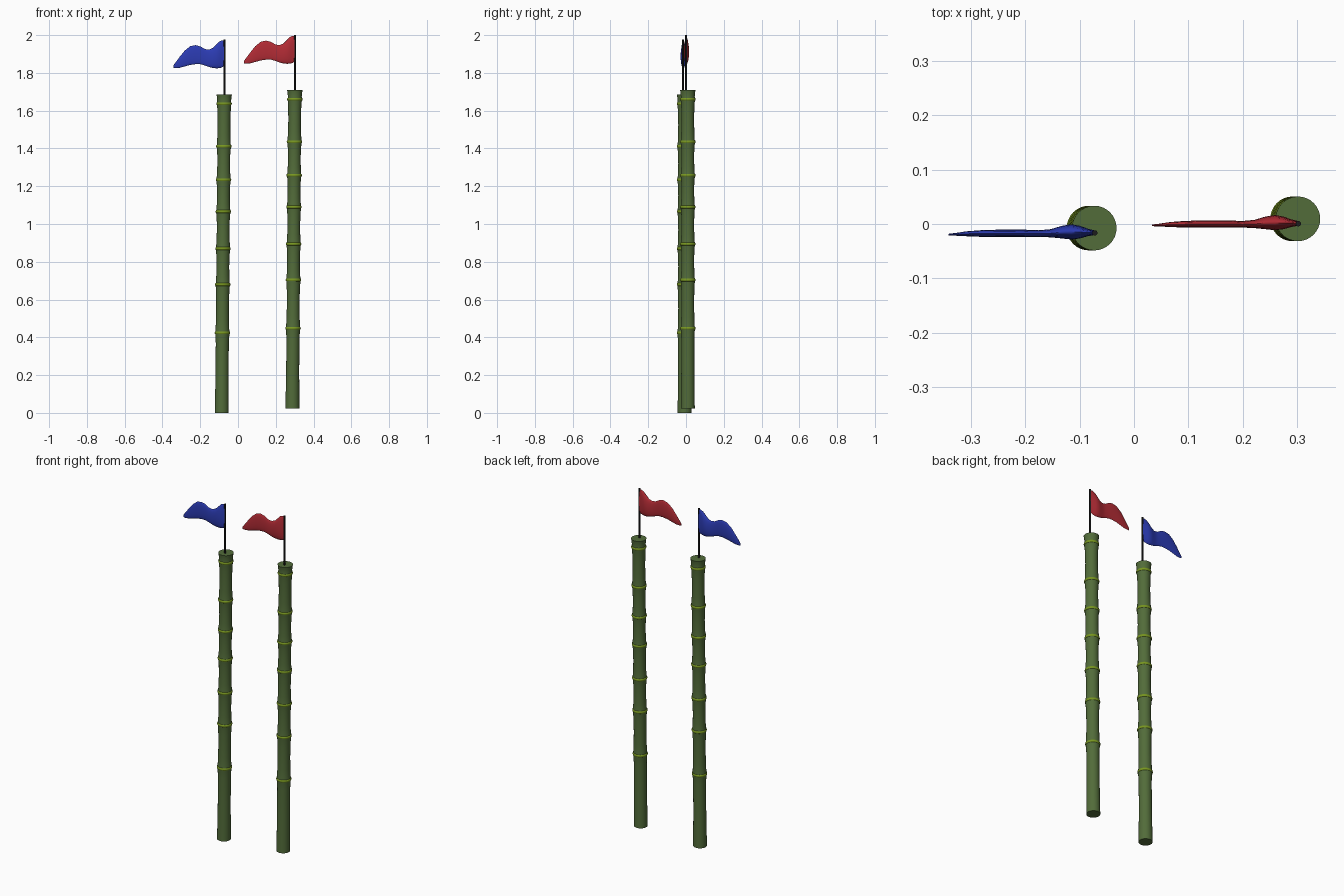
import bpy, bmesh, math

if "Cube" in bpy.data.objects:
    bpy.data.objects.remove(bpy.data.objects["Cube"])

SEG = 32


def material(name, rgb):
    m = bpy.data.materials.new(name)
    m.diffuse_color = (*rgb, 1)
    m.use_nodes = True
    m.node_tree.nodes["Principled BSDF"].inputs["Base Color"].default_value = m.diffuse_color
    return m


GREEN = material("bamboo_green", (0.085, 0.15, 0.042))
LIME = material("node_lime", (0.19, 0.31, 0.015))
BLACK = material("rod_black", (0.012, 0.012, 0.012))
RED = material("flag_red", (0.45, 0.025, 0.036))
BLUE = material("flag_blue", (0.025, 0.045, 0.46))


def loft(name, rings, mat, loc, angle):
    """Skin a list of equal-length point loops and cap both ends."""
    bm = bmesh.new()
    loops = [[bm.verts.new(p) for p in ring] for ring in rings]
    n = len(loops[0])
    for a, b in zip(loops, loops[1:]):
        for i in range(n):
            j = (i + 1) % n
            bm.faces.new((a[i], a[j], b[j], b[i]))
    bm.faces.new(loops[0][::-1])
    bm.faces.new(loops[-1])
    bmesh.ops.recalc_face_normals(bm, faces=bm.faces)
    me = bpy.data.meshes.new(name)
    bm.to_mesh(me)
    bm.free()
    ob = bpy.data.objects.new(name, me)
    bpy.context.collection.objects.link(ob)
    me.materials.append(mat)
    ob.location = loc
    bpy.ops.object.select_all(action='DESELECT')
    ob.select_set(True)
    bpy.context.view_layer.objects.active = ob
    bpy.ops.object.shade_smooth_by_angle(angle=math.radians(angle))
    return ob


def circle(x, y, z, r, n=SEG):
    return [(x + r * math.cos(2 * math.pi * i / n),
             y + r * math.sin(2 * math.pi * i / n), z) for i in range(n)]


HEIGHT = 1.686
NODES = [0.424, 0.68, 0.87, 1.066, 1.234, 1.411, 1.637]


def lean(z):
    return -0.013 * (1 - z / HEIGHT)


def culm_profile():
    # waisted between the nodes, flared at the rim
    pts = [(0, 0.037), (0.2, 0.0345), (0.37, 0.0345)]
    for i, z in enumerate(NODES):
        pts += [(z - 0.012, 0.037), (z, 0.0385), (z + 0.012, 0.0365)]
        if i < len(NODES) - 1:
            gap = NODES[i + 1] - z
            pts += [(z + gap * t, r) for t, r in
                    ((0.25, 0.0345), (0.5, 0.0335), (0.78, 0.0345))]
    return pts + [(HEIGHT - 0.012, 0.039), (HEIGHT, 0.041)]


# flag stations: x, top z, bottom z, y low, y high
FLAG = [
    (0.004, 1.970, 1.838, -0.012, -0.005),
    (-0.012, 1.972, 1.829, -0.015, -0.001),
    (-0.026, 1.966, 1.825, -0.019, 0.004),
    (-0.042, 1.950, 1.824, -0.021, 0.007),
    (-0.060, 1.932, 1.826, -0.019, 0.004),
    (-0.080, 1.923, 1.831, -0.017, -0.002),
    (-0.102, 1.926, 1.839, -0.016, -0.004),
    (-0.126, 1.940, 1.846, -0.016, -0.003),
    (-0.152, 1.947, 1.846, -0.016, -0.003),
    (-0.180, 1.941, 1.842, -0.016, -0.003),
    (-0.210, 1.917, 1.834, -0.016, -0.004),
    (-0.235, 1.886, 1.827, -0.015, -0.006),
    (-0.255, 1.859, 1.826, -0.014, -0.009),
    (-0.268, 1.841, 1.827, -0.0135, -0.0105),
]


def flag_ring(x, top, bot, lo, hi, n=20):
    # lens-like cross-section
    cy, ry = (lo + hi) / 2, (hi - lo) / 2
    cz, rz = (top + bot) / 2, (top - bot) / 2
    return [(x, cy + ry * math.cos(2 * math.pi * i / n),
             cz + rz * math.sin(2 * math.pi * i / n)) for i in range(n)]


def bamboo_with_flag(side, loc, flag_mat):
    # bamboo culm
    loft(side + "_bamboo_culm",
         [circle(lean(z), 0, z, r) for z, r in culm_profile()], GREEN, loc, 40)
    # raised node bands
    for k, z in enumerate(NODES):
        band = [(-0.008, 0.036), (-0.006, 0.0395), (0, 0.041),
                (0.006, 0.0395), (0.008, 0.036)]
        loft(f"{side}_node_band_{k + 1}",
             [circle(lean(z), 0, z + d, r) for d, r in band], LIME, loc, 60)
    # flag rod
    loft(side + "_flag_rod",
         [circle(0.001, -0.009, z, 0.005, 12) for z in (1.66, 1.976)], BLACK, loc, 40)
    # waving pennant
    loft(side + "_flag", [flag_ring(*s) for s in FLAG], flag_mat, loc, 60)


bamboo_with_flag("left", (-0.073, -0.0075, 0), BLUE)
bamboo_with_flag("right", (0.301, 0.0095, 0.024), RED)
